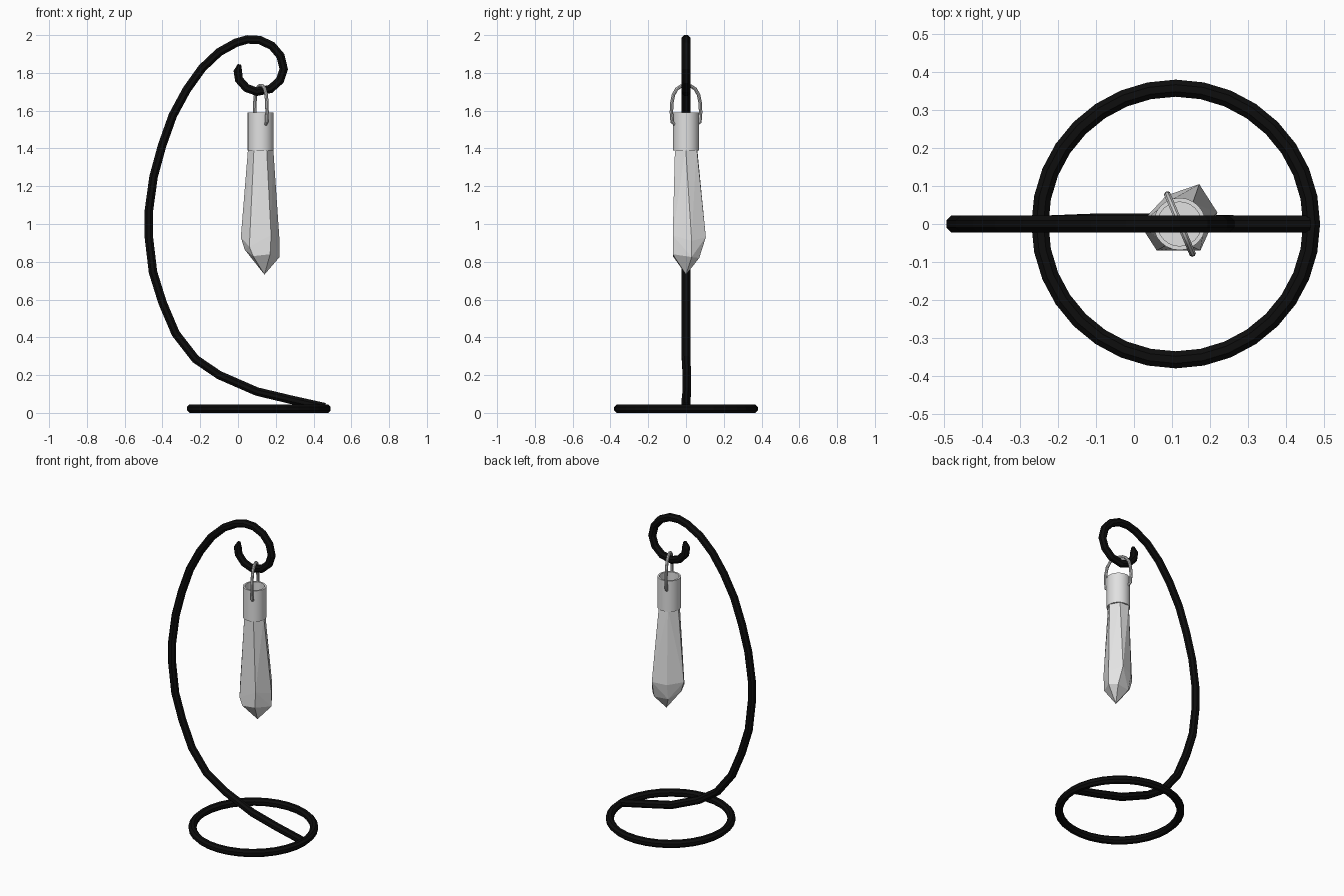
import bpy, bmesh, math
from mathutils import Vector

if "Cube" in bpy.data.objects:
    bpy.data.objects.remove(bpy.data.objects["Cube"])


def material(name, v):
    m = bpy.data.materials.new(name)
    m.diffuse_color = (v, v, v, 1)
    m.use_nodes = True
    m.node_tree.nodes["Principled BSDF"].inputs["Base Color"].default_value = m.diffuse_color
    return m


black = material("black iron", 0.004)
silver = material("silver cap", 0.75)
wire = material("wire grey", 0.6)
glass = material("pale crystal", 0.78)


def finish(name, bm, mat, smooth=False):
    bmesh.ops.recalc_face_normals(bm, faces=bm.faces)
    me = bpy.data.meshes.new(name)
    bm.to_mesh(me)
    bm.free()
    me.materials.append(mat)
    ob = bpy.data.objects.new(name, me)
    bpy.context.collection.objects.link(ob)
    if smooth:
        bpy.context.view_layer.objects.active = ob
        ob.select_set(True)
        bpy.ops.object.shade_smooth_by_angle(angle=math.radians(40))
        ob.select_set(False)
    return ob


def tube(name, pts, r, normal, mat, closed=False, sides=8, end_scale=1.0, smooth=False):
    """Sweep a round section along a path lying in the plane with this normal."""
    bm = bmesh.new()
    n = Vector(normal).normalized()
    pts = [Vector(p) for p in pts]
    count = len(pts)
    R = r / math.cos(math.pi / sides)
    rings = []
    for i, p in enumerate(pts):
        a = pts[i - 1] if closed or i > 0 else p
        b = pts[(i + 1) % count] if closed or i < count - 1 else p
        t = (b - a).normalized()
        side = n.cross(t).normalized()
        s = R * (end_scale if i == count - 1 else 1)
        ring = []
        for k in range(sides):
            ang = 2 * math.pi * (k + 0.5) / sides
            ring.append(bm.verts.new(p + n * s * math.cos(ang) + side * s * math.sin(ang)))
        rings.append(ring)
    for i in range(count if closed else count - 1):
        A, B = rings[i], rings[(i + 1) % count]
        for k in range(sides):
            j = (k + 1) % sides
            bm.faces.new((A[k], A[j], B[j], B[k]))
    if not closed:
        bm.faces.new(rings[0])
        bm.faces.new(rings[-1])
    return finish(name, bm, mat, smooth)


# Base ring lying on the ground
ring = [(0.11 + 0.358 * math.cos(2 * math.pi * i / 32),
         0.358 * math.sin(2 * math.pi * i / 32), 0.0225) for i in range(32)]
tube("base_ring", ring, 0.0225, (0, 0, 1), black, closed=True)

# Curved arm ending in a hook
path = [(.46, .03), (.28, .07), (.10, .113), (-.10, .20), (-.225, .285), (-.33, .42),
        (-.40, .585), (-.45, .745), (-.472, .93), (-.472, 1.07), (-.447, 1.25),
        (-.402, 1.415), (-.345, 1.575), (-.272, 1.71), (-.19, 1.825), (-.10, 1.91),
        (-.01, 1.96), (.05, 1.977), (.115, 1.974), (.18, 1.943), (.225, 1.89),
        (.242, 1.82), (.222, 1.76), (.172, 1.715), (.10, 1.70), (.045, 1.72),
        (.005, 1.765), (-.001, 1.81), (.008, 1.845)]
tube("curved_arm", [(x, .005 if abs(x) < .2 and z < .25 else 0, z) for x, z in path],
     0.0225, (0, 1, 0), black, end_scale=0.4)

# Wire loop hanging on the hook
half = [(.064, 1.528), (.08, 1.54), (.084, 1.59), (.082, 1.64), (.072, 1.685),
        (.053, 1.715), (.028, 1.73)]
prof = [(-s, z) for s, z in half] + [(0, 1.733)] + half[::-1]
tube("wire_loop", [(.121 + .39 * s, -.92 * s, z) for s, z in prof],
     0.0085, (.92, .39, 0), wire, smooth=True)

# Cap: a cup with a recessed floor
bm = bmesh.new()
prev = None
N = 24
for r, z in [(.069, 1.39), (.069, 1.59), (.058, 1.59), (.058, 1.50)]:
    cur = [bm.verts.new((.12 + r * math.cos(2 * math.pi * k / N),
                         r * math.sin(2 * math.pi * k / N), z)) for k in range(N)]
    if prev:
        for k in range(N):
            j = (k + 1) % N
            bm.faces.new((prev[k], prev[j], cur[j], cur[k]))
    else:
        bm.faces.new(cur)
    prev = cur
bm.faces.new(prev)
finish("cap", bm, silver, smooth=True)

# Crystal: irregular six-sided shard, hull of three rings and a tip
shard = [(.172, .105, .93), (.22, .03, .91), (.175, -.07, .94),
         (.06, -.07, .88), (.015, 0, .93), (.085, .075, .92),
         (.18, .07, .82), (.22, .03, .825), (.17, -.07, .84),
         (.08, -.07, .83), (.035, 0, .865), (.09, .055, .82), (.14, 0, .732)]
for k in range(6):
    a = math.radians(58 - 60 * k)
    shard.append((.12 + .066 * math.cos(a), .066 * math.sin(a), 1.41))
bm = bmesh.new()
for p in shard:
    bm.verts.new(p)
res = bmesh.ops.convex_hull(bm, input=bm.verts)
bmesh.ops.delete(bm, geom=[v for v in bm.verts if not v.link_faces], context='VERTS')
finish("crystal", bm, glass)
